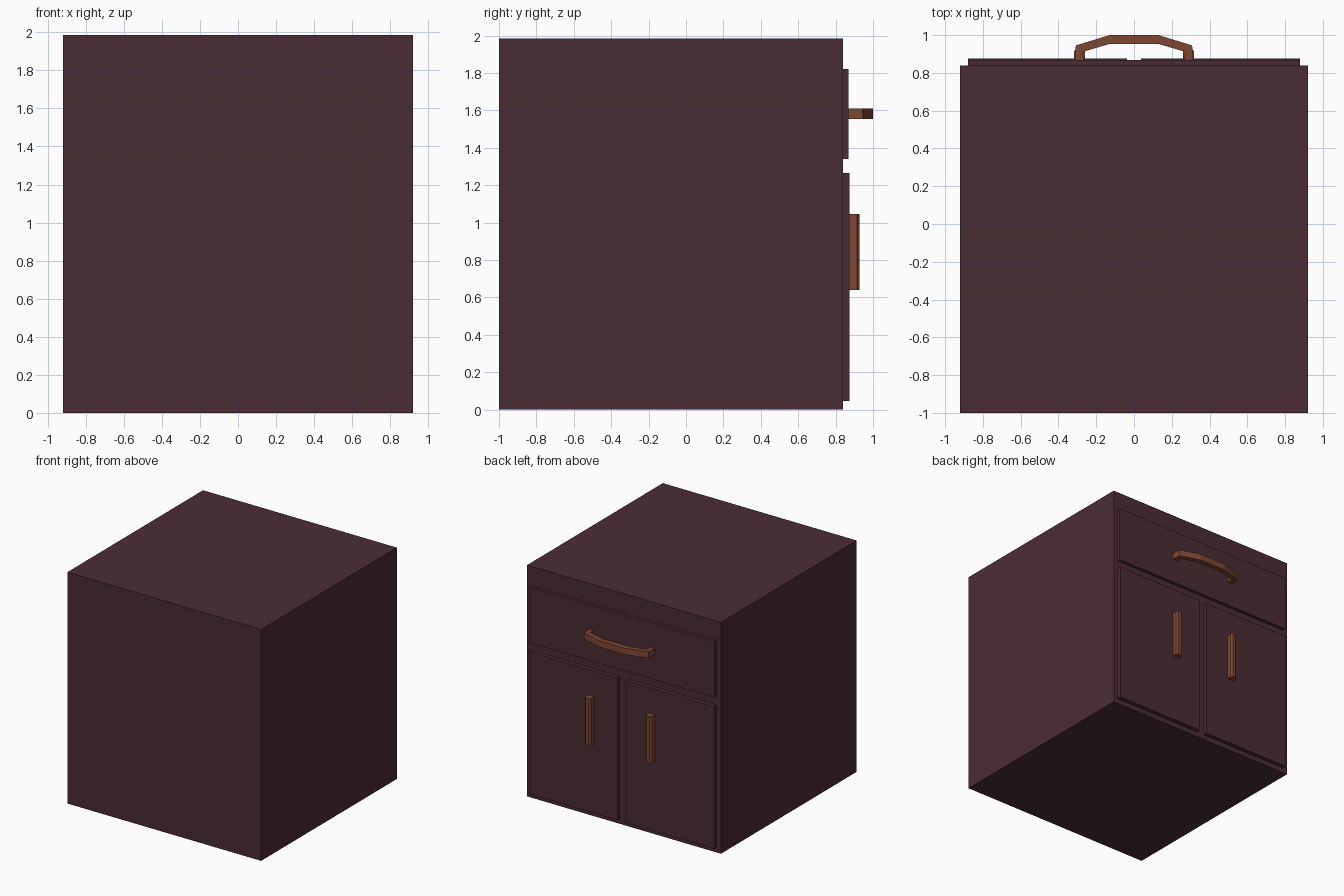
import bpy, bmesh
from mathutils import Vector

if "Cube" in bpy.data.objects:
    bpy.data.objects.remove(bpy.data.objects["Cube"])


def material(name, rgb):
    m = bpy.data.materials.new(name)
    m.diffuse_color = (*rgb, 1)
    m.use_nodes = True
    m.node_tree.nodes["Principled BSDF"].inputs["Base Color"].default_value = m.diffuse_color
    return m


WOOD = material("dark plum wood", (0.0685, 0.0255, 0.0345))
GRIP = material("copper brown", (0.212, 0.062, 0.032))


def prism(name, outline, z0, z1, mat):
    """Extrude a flat xy outline from z0 up to z1."""
    bm = bmesh.new()
    face = bm.faces.new([bm.verts.new((x, y, z0)) for x, y in outline])
    ext = bmesh.ops.extrude_face_region(bm, geom=[face])
    top = [v for v in ext["geom"] if isinstance(v, bmesh.types.BMVert)]
    bmesh.ops.translate(bm, verts=top, vec=Vector((0, 0, z1 - z0)))
    bmesh.ops.recalc_face_normals(bm, faces=bm.faces)
    me = bpy.data.meshes.new(name)
    bm.to_mesh(me)
    bm.free()
    me.materials.append(mat)
    ob = bpy.data.objects.new(name, me)
    bpy.context.collection.objects.link(ob)
    return ob


def rect(x0, x1, y0, y1):
    return [(x0, y0), (x1, y0), (x1, y1), (x0, y1)]


# Cabinet body and drawer front
prism("cabinet_body", rect(-0.92, 0.92, -1, 0.84), 0, 1.985, WOOD)
prism("drawer_front", rect(-0.88, 0.88, 0.835, 0.868), 1.34, 1.82, WOOD)

# Curved drawer pull: half outline mirrored to a full bracket
outer = [(0.312, 0.865), (0.308, 0.945), (0.13, 1.0)]
inner = [(0.13, 0.953), (0.27, 0.912), (0.268, 0.865)]
flip = lambda pts: [(-x, y) for x, y in reversed(pts)]
prism("drawer_handle", outer + flip(outer) + flip(inner) + inner, 1.555, 1.61, GRIP)

# Pair of doors, each with an upright chamfered pull
for s, side in ((1, "left"), (-1, "right")):
    prism("door_" + side, rect(s * 0.037, s * 0.88, 0.835, 0.875), 0.045, 1.265, WOOD)
    pull = [(0.26, 0.87), (0.26, 0.914), (0.275, 0.927),
            (0.303, 0.927), (0.318, 0.914), (0.318, 0.87)]
    prism("door_handle_" + side, [(s * x, y) for x, y in pull], 0.64, 1.045, GRIP)
